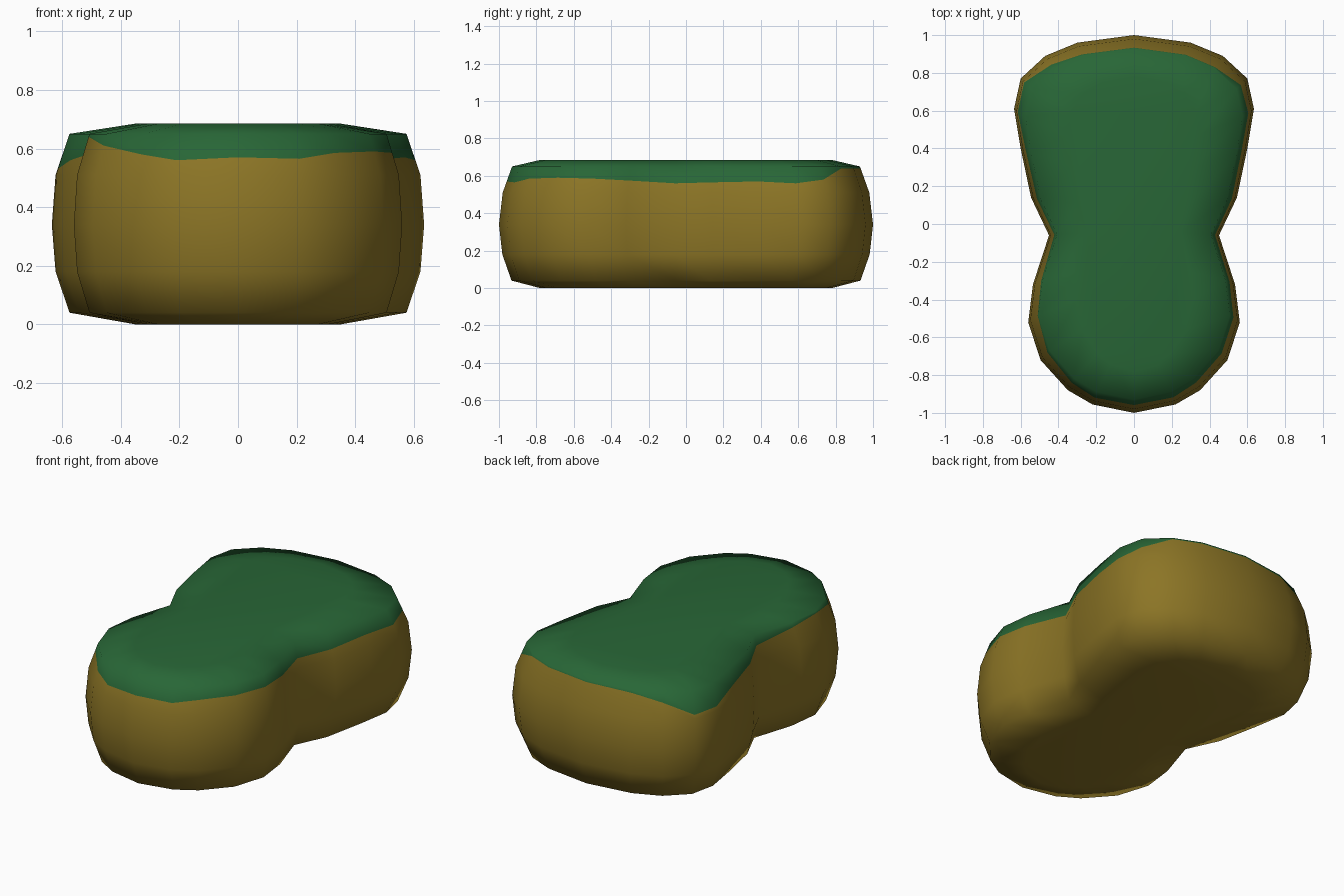
import bpy, bmesh

if "Cube" in bpy.data.objects:
    bpy.data.objects.remove(bpy.data.objects["Cube"])


def material(name, rgb):
    m = bpy.data.materials.new(name)
    m.diffuse_color = (*rgb, 1)
    m.use_nodes = True
    m.node_tree.nodes["Principled BSDF"].inputs["Base Color"].default_value = m.diffuse_color
    return m


# Right half of the plan outline, from back to front
HALF = [(0, 1.0), (0.30, 0.96), (0.47, 0.89), (0.60, 0.77), (0.635, 0.61),
        (0.60, 0.40), (0.545, 0.14), (0.45, -0.06), (0.535, -0.32),
        (0.56, -0.52), (0.495, -0.72), (0.35, -0.88), (0.22, -0.955), (0, -1.0)]
OUTLINE = HALF + [(-x, y) for x, y in HALF[-2:0:-1]]

# Height of the grass edge at each outline point (right side, then left side)
EDGE = [0.64, 0.64, 0.64, 0.58, 0.56, 0.57, 0.565, 0.56, 0.575, 0.585, 0.59,
        0.585, 0.565, 0.57, 0.56, 0.58, 0.61, 0.64, 0.625, 0.59, 0.58, 0.56,
        0.53, 0.53, 0.60, 0.635]

# Side profile: height, x scale, y scale
PROFILE = [(0, 0.55, 0.78), (0.04, 0.905, 0.933), (0.18, 0.98, 0.982),
           (0.34, 1, 1), (0.51, 0.98, 0.98), None,
           (0.65, 0.905, 0.93), (0.685, 0.55, 0.78)]


def edge_level(i):
    # Point on the shoulder between the rings below and above the grass edge
    lo, hi = PROFILE[4], PROFILE[6]
    t = (EDGE[i] - lo[0]) / (hi[0] - lo[0])
    return [a + (b - a) * t for a, b in zip(lo, hi)]


# Rock body with a grass top, lofted through the rings
bm = bmesh.new()
rings = []
for level in PROFILE:
    ring = []
    for i, (x, y) in enumerate(OUTLINE):
        z, sx, sy = level or edge_level(i)
        ring.append(bm.verts.new((x * sx, y * sy, z)))
    rings.append(ring)

n = len(OUTLINE)
for k in range(len(rings) - 1):
    a, b = rings[k], rings[k + 1]
    for i in range(n):
        j = (i + 1) % n
        f = bm.faces.new((a[i], a[j], b[j], b[i]))
        f.material_index = 1 if k >= 5 else 0
bm.faces.new(rings[0])
bm.faces.new(rings[-1]).material_index = 1
bmesh.ops.recalc_face_normals(bm, faces=bm.faces[:])
for f in bm.faces:
    f.smooth = True

mesh = bpy.data.meshes.new("grassy_rock")
bm.to_mesh(mesh)
bm.free()
mesh.materials.append(material("earth brown", (0.262, 0.178, 0.019)))
mesh.materials.append(material("grass green", (0.021, 0.133, 0.037)))
rock = bpy.data.objects.new("grassy_rock", mesh)
bpy.context.collection.objects.link(rock)
